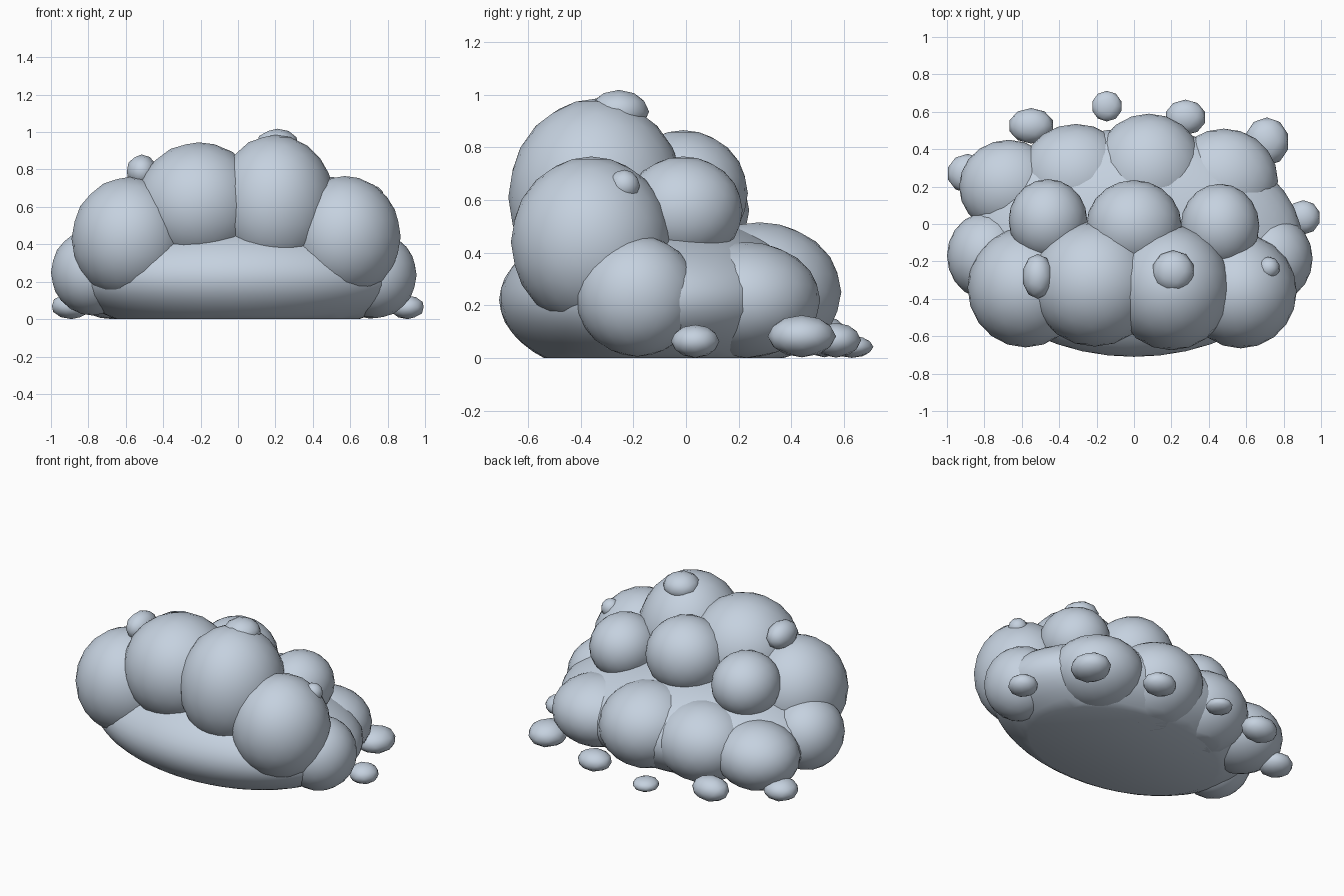
import bpy, bmesh
from mathutils import Vector

cube = bpy.data.objects.get("Cube")
if cube:
    bpy.data.objects.remove(cube, do_unlink=True)

mat = bpy.data.materials.new("pale_blue_grey")
mat.use_nodes = True
colour = (0.56, 0.64, 0.74, 1)
mat.diffuse_color = colour
mat.node_tree.nodes["Principled BSDF"].inputs["Base Color"].default_value = colour


def puff(name, centre, radii, detail=3):
    """One rounded puff, trimmed flat where it meets the ground."""
    bm = bmesh.new()
    bmesh.ops.create_icosphere(bm, subdivisions=detail, radius=1)
    for v in bm.verts:
        v.co = Vector(c + r * p for c, r, p in zip(centre, radii, v.co))
    if centre[2] < radii[2]:
        cut = bmesh.ops.bisect_plane(bm, geom=bm.verts[:] + bm.edges[:] + bm.faces[:],
                                     plane_co=(0, 0, 0), plane_no=(0, 0, -1), clear_outer=True)
        rim = [e for e in cut["geom_cut"] if isinstance(e, bmesh.types.BMEdge)]
        if rim:
            bmesh.ops.holes_fill(bm, edges=rim, sides=0)
    bmesh.ops.recalc_face_normals(bm, faces=bm.faces)
    mesh = bpy.data.meshes.new(name)
    bm.to_mesh(mesh)
    bm.free()
    mesh.materials.append(mat)
    obj = bpy.data.objects.new(name, mesh)
    bpy.context.collection.objects.link(obj)
    bpy.ops.object.select_all(action="DESELECT")
    obj.select_set(True)
    bpy.context.view_layer.objects.active = obj
    bpy.ops.object.shade_smooth_by_angle(angle=0.7)


# Broad flat-bottomed body
puff("base", (0, -0.1, 0.22), (0.9, 0.61, 0.32), 4)

# Tall front puffs
puff("front_puff_right_outer", (-0.58, -0.34, 0.43), (0.31, 0.32, 0.33))
puff("front_puff_right_inner", (-0.21, -0.32, 0.61), (0.34, 0.335, 0.335))
puff("front_puff_left_inner", (0.2, -0.34, 0.61), (0.32, 0.335, 0.375))
puff("front_puff_left_outer", (0.57, -0.36, 0.44), (0.3, 0.305, 0.325))

# Low puffs at the two ends
puff("side_puff_right", (-0.78, -0.17, 0.25), (0.22, 0.235, 0.23))
puff("side_puff_left", (0.735, -0.185, 0.235), (0.22, 0.235, 0.23))

# Middle row
puff("middle_puff_right", (-0.46, 0.02, 0.56), (0.21, 0.22, 0.205))
puff("middle_puff_centre", (0, -0.01, 0.625), (0.255, 0.245, 0.24))
puff("middle_puff_left", (0.46, -0.01, 0.56), (0.21, 0.225, 0.205))

# Low back row
puff("back_puff_right_outer", (-0.67, 0.2, 0.21), (0.265, 0.25, 0.21))
puff("back_puff_right_inner", (-0.31, 0.25, 0.23), (0.3, 0.285, 0.25))
puff("back_puff_left_inner", (0.08, 0.28, 0.25), (0.3, 0.31, 0.265))
puff("back_puff_left_outer", (0.48, 0.23, 0.22), (0.29, 0.28, 0.22))

# Small bumps on the crown
puff("crown_bump_right", (-0.515, -0.28, 0.79), (0.083, 0.12, 0.09), 2)
puff("crown_bump_top", (0.21, -0.255, 0.935), (0.115, 0.115, 0.083), 2)
puff("crown_bump_left", (0.72, -0.235, 0.655), (0.06, 0.06, 0.06), 2)

# Loose droplets around the back
droplets = [
    ((-0.89, 0.27, 0.07), (0.11, 0.105, 0.07)),
    ((-0.55, 0.525, 0.08), (0.122, 0.095, 0.078)),
    ((-0.145, 0.63, 0.042), (0.082, 0.082, 0.042)),
    ((0.275, 0.57, 0.067), (0.11, 0.095, 0.066)),
    ((0.71, 0.44, 0.082), (0.12, 0.13, 0.08)),
    ((0.905, 0.035, 0.063), (0.092, 0.092, 0.063)),
]
for i, (centre, radii) in enumerate(droplets, 1):
    puff(f"droplet_{i}", centre, radii, 2)
